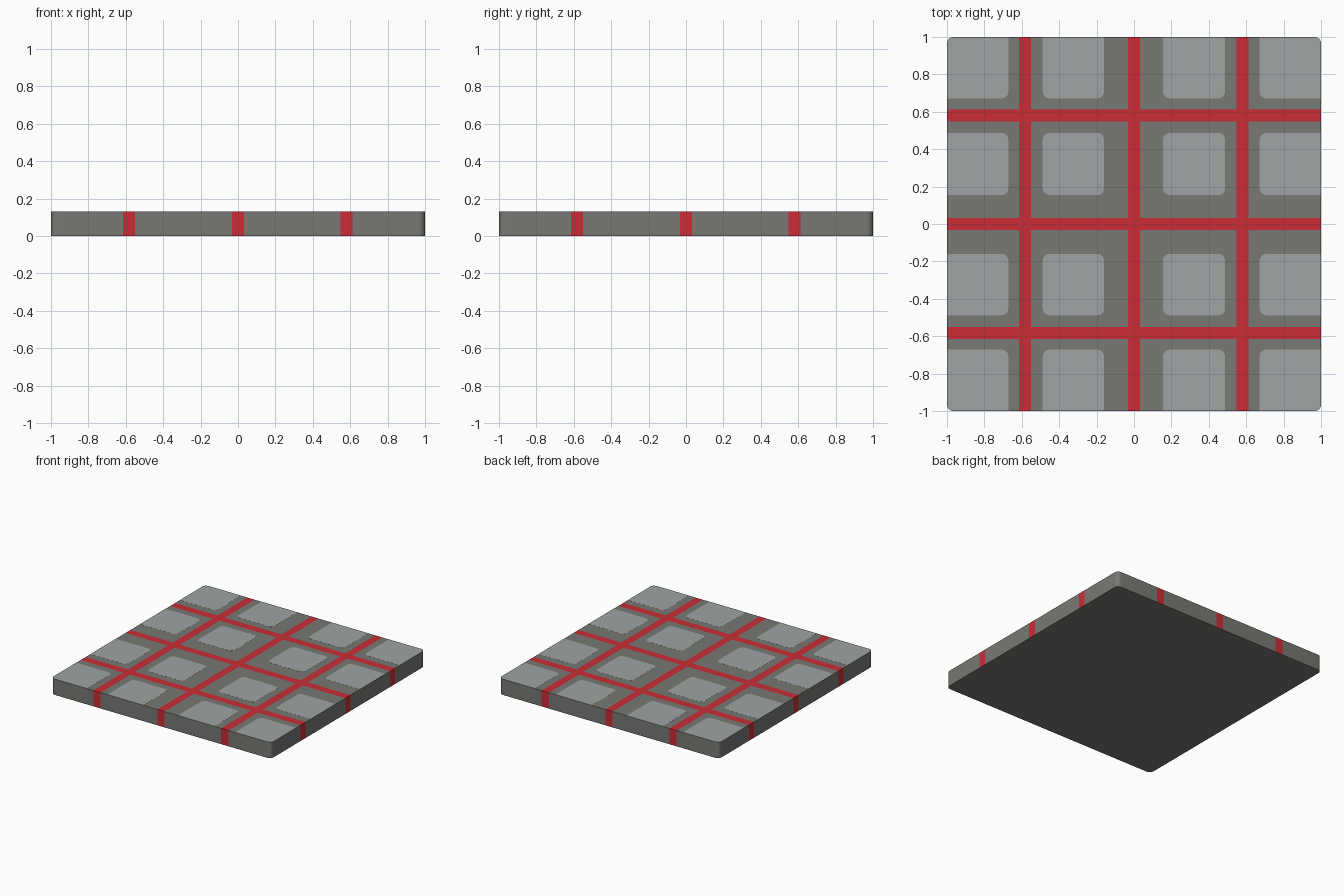
import bpy, bmesh, math

if "Cube" in bpy.data.objects:
    bpy.data.objects.remove(bpy.data.objects["Cube"])

H = 0.13          # slab height
SKIN = 0.0006     # thickness of the painted tile plates
R = 0.035         # corner radius
STRIPES = [(-0.615, -0.55), (-0.033, 0.032), (0.547, 0.612)]
TILES = [(-1.0, -0.672), (-0.488, -0.16), (0.155, 0.487), (0.672, 1.0)]


def srgb(h):
    c = [int(h[i:i + 2], 16) / 255 for i in (0, 2, 4)]
    return [v / 12.92 if v <= 0.04045 else ((v + 0.055) / 1.055) ** 2.4 for v in c] + [1.0]


def material(name, h):
    m = bpy.data.materials.new(name)
    m.diffuse_color = srgb(h)
    m.use_nodes = True
    m.node_tree.nodes["Principled BSDF"].inputs["Base Color"].default_value = m.diffuse_color
    return m


dark = material("dark grey", "787974")
light = material("light grey", "A0A4A4")
red = material("red", "CB2C36")


def outline(x0, x1, y0, y1):
    """Rectangle with rounded corners; corners cut by one slab edge stay square."""
    pts = []
    for cx, cy, sx, sy, a0 in ((x1, y1, 1, 1, 0), (x0, y1, -1, 1, 90),
                               (x0, y0, -1, -1, 180), (x1, y0, 1, -1, 270)):
        on_edge = (abs(cx) > 0.999) + (abs(cy) > 0.999)
        if on_edge == 1:
            pts.append((cx, cy))
            continue
        for i in range(7):
            a = math.radians(a0 + 15 * i)
            pts.append((cx - sx * R + R * math.cos(a), cy - sy * R + R * math.sin(a)))
    return pts


def prism(bm, pts, z0, z1, bottom=True):
    lo = [bm.verts.new((x, y, z0)) for x, y in pts]
    hi = [bm.verts.new((x, y, z1)) for x, y in pts]
    bm.faces.new(hi)
    if bottom:
        bm.faces.new(lo[::-1])
    for i in range(len(pts)):
        j = (i + 1) % len(pts)
        bm.faces.new((lo[i], lo[j], hi[j], hi[i]))


def finish(bm, name, mats):
    bm.normal_update()
    me = bpy.data.meshes.new(name)
    bm.to_mesh(me)
    bm.free()
    for m in mats:
        me.materials.append(m)
    ob = bpy.data.objects.new(name, me)
    bpy.context.collection.objects.link(ob)
    bpy.context.view_layer.objects.active = ob
    ob.select_set(True)
    bpy.ops.object.shade_smooth_by_angle()
    ob.select_set(False)


def in_stripe(v):
    return any(a < v < b for a, b in STRIPES)


# slab, cut along the stripe borders; stripes run over the top and down the sides
bm = bmesh.new()
prism(bm, outline(-1, 1, -1, 1), 0, H)
for axis in ((1, 0, 0), (0, 1, 0)):
    for pair in STRIPES:
        for v in pair:
            bmesh.ops.bisect_plane(bm, geom=bm.verts[:] + bm.edges[:] + bm.faces[:],
                                   plane_co=[c * v for c in axis], plane_no=axis)
bm.normal_update()
for f in bm.faces:
    c = f.calc_center_median()
    if f.normal.z > -0.5 and (in_stripe(c.x) or in_stripe(c.y)):
        f.material_index = 1
finish(bm, "slab", [dark, red])

# light tiles on the top
bm = bmesh.new()
for x0, x1 in TILES:
    for y0, y1 in TILES:
        prism(bm, outline(x0, x1, y0, y1), H, H + SKIN, bottom=False)
finish(bm, "light_tiles", [light])
